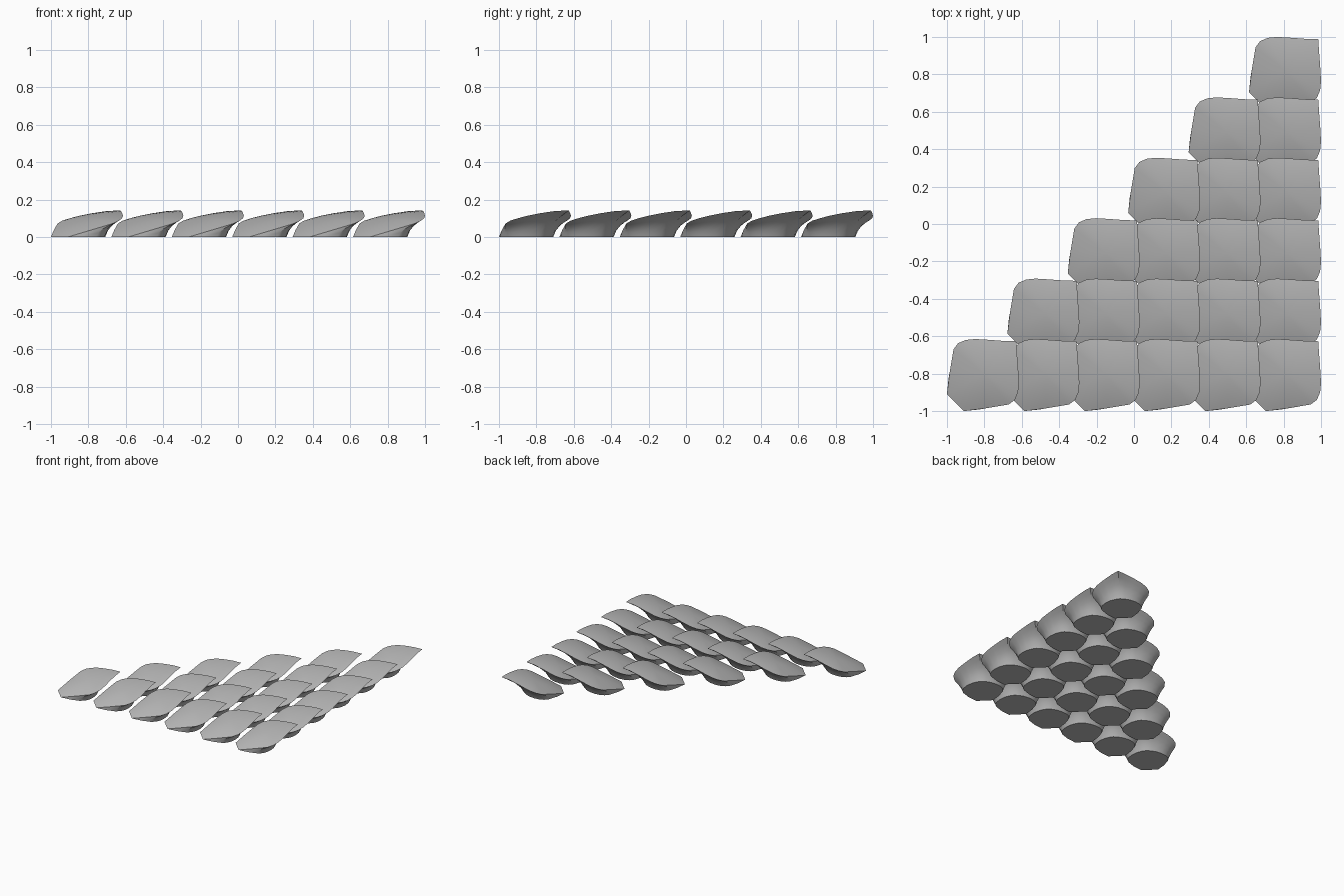
import bpy, bmesh, math
from mathutils import Vector

if "Cube" in bpy.data.objects:
    bpy.data.objects.remove(bpy.data.objects["Cube"])

PITCH = 0.323      # distance between neighbouring scales
COUNT = 6          # scales along each leg of the triangle

grey = bpy.data.materials.new("stone_grey")
grey.diffuse_color = (0.5, 0.5, 0.5, 1)
grey.use_nodes = True
grey.node_tree.nodes["Principled BSDF"].inputs["Base Color"].default_value = grey.diffuse_color

# Half outlines, from the low corner round to the raised tip
RIM = [(.09, 0, 0), (.21, .015, .036), (.33, .035, .072), (.363, .06, .087),
       (.38, .10, .10), (.385, .15, .113), (.381, .22, .127), (.375, .30, .139),
       (.37, .373, .142)]
FOOT = [(.09, 0, 0), (.17, .008, 0), (.24, .03, 0), (.27, .055, 0),
        (.285, .09, 0), (.29, .13, 0), (.285, .18, 0), (.27, .22, 0),
        (.25, .25, 0)]


def mirrored(half):
    """Close a half outline by swapping x and y across the diagonal."""
    return [Vector(p) for p in half] + [Vector((y, x, z)) for x, y, z in half[-2::-1]]


def dome(x, y):
    """Gently arched top surface."""
    s, t = (x + y) / math.sqrt(2) - .283, (x - y) / math.sqrt(2)
    return .1 + .318 * s - .631 * s * s - .3 * t * t


def make_scale():
    rim, foot = mirrored(RIM), mirrored(FOOT)
    n = len(rim)
    bm = bmesh.new()

    def ring(points):
        return [bm.verts.new(p) for p in points]

    def bridge(a, b, closed):
        for k in range(n if closed else n - 1):
            m = (k + 1) % n
            bm.faces.new((a[k], a[m], b[m], b[k]))

    # arched top, in rings shrinking to the centre
    centre = Vector((.2, .2, 0))
    edge = previous = ring(rim)
    for f in (.9, .75, .55, .35, .17):
        points = []
        for r in rim:
            x, y = centre.x + (r.x - centre.x) * f, centre.y + (r.y - centre.y) * f
            points.append((x, y, dome(x, y) + (r.z - dome(r.x, r.y)) * f ** 2))
        current = ring(points)
        bridge(previous, current, True)
        previous = current
    peak = bm.verts.new((.2, .2, dome(.2, .2)))
    for k in range(n):
        bm.faces.new((previous[k], previous[(k + 1) % n], peak))

    # hollowed underside down to the flat foot
    previous = ring(foot)
    bm.faces.new(previous[::-1])
    for side, up in ((.15, .3), (.42, .6), (.72, .82)):
        current = ring([(a.x + (b.x - a.x) * side, a.y + (b.y - a.y) * side, b.z * up)
                        for a, b in zip(foot, rim)])
        bridge(previous, current, False)
        previous = current
    bridge(previous, edge, False)

    bmesh.ops.remove_doubles(bm, verts=bm.verts, dist=1e-4)
    bmesh.ops.recalc_face_normals(bm, faces=bm.faces)
    for face in bm.faces:
        face.smooth = True
    mesh = bpy.data.meshes.new("scale")
    bm.to_mesh(mesh)
    bm.free()
    mesh.set_sharp_from_angle(angle=math.radians(35))
    mesh.materials.append(grey)
    return mesh


# Triangular field of overlapping scales
scale = make_scale()
for row in range(COUNT):
    for column in range(row, COUNT):
        tile = bpy.data.objects.new(f"scale_{row}_{column}", scale)
        tile.location = (-1 + column * PITCH, -1 + row * PITCH, 0)
        bpy.context.collection.objects.link(tile)
